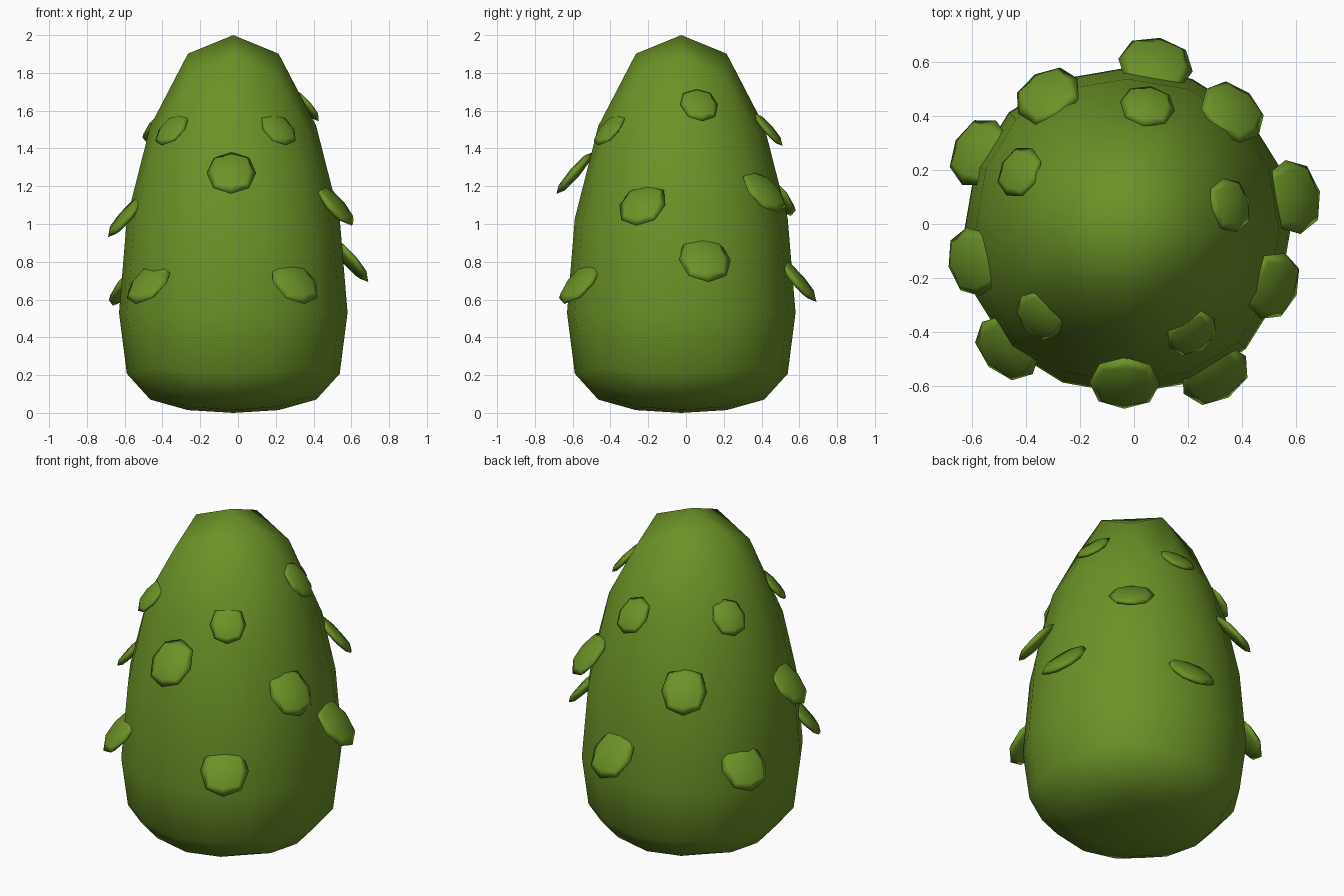
import bpy, math
from mathutils import Matrix, Vector

if "Cube" in bpy.data.objects:
    bpy.data.objects.remove(bpy.data.objects["Cube"])

CX, CY = -0.025, -0.025          # body axis

green = bpy.data.materials.new("cactus green")
green.diffuse_color = (0.148, 0.288, 0.02, 1)
green.use_nodes = True
green.node_tree.nodes["Principled BSDF"].inputs["Base Color"].default_value = green.diffuse_color


def round_cube(name, levels):
    """Cube smoothed into a low-poly ball with unit half-extent."""
    bpy.ops.mesh.primitive_cube_add(size=2)
    ob = bpy.context.object
    ob.name = ob.data.name = name
    mod = ob.modifiers.new("round", 'SUBSURF')
    mod.levels = mod.render_levels = levels
    bpy.ops.object.modifier_apply(modifier=mod.name)
    top = max(v.co.z for v in ob.data.vertices)
    for v in ob.data.vertices:
        v.co /= top
    ob.data.polygons.foreach_set("use_smooth", [True] * len(ob.data.polygons))
    ob.data.materials.append(green)
    return ob


def lerp_keys(s, keys):
    for (a, za), (b, zb) in zip(keys, keys[1:]):
        if s <= b:
            return za + (zb - za) * (s - a) / (b - a)
    return keys[-1][1]


# Body: ball stretched upward into an egg
body = round_cube("body", 2)
heights = [(-1, 0.0), (-.93, .015), (-.727, .07), (-.39, .21), (0, .53),
           (.39, 1.02), (.727, 1.52), (.93, 1.9), (1, 2.0)]
for v in body.data.vertices:
    x, y, z = v.co
    v.co = (CX + .605 * x, CY + .605 * y, lerp_keys(z, heights))

# Scales: flattened discs drooping outward (x, y, z, half width)
scales = [
    # lower row
    (.08, .59, .705, .14), (-.575, .265, .68, .135), (-.47, -.46, .69, .135),
    (.30, -.56, .69, .135), (.59, .10, .81, .14),
    # middle row
    (-.32, .475, 1.15, .128), (-.595, -.14, 1.04, .13), (-.035, -.59, 1.27, .131),
    (.515, -.23, 1.10, .13), (.365, .415, 1.17, .13),
    # upper row
    (.05, .437, 1.50, .103), (-.425, .193, 1.52, .10), (-.35, -.34, 1.50, .10),
    (.215, -.405, 1.50, .10), (.355, .07, 1.63, .103),
]
droop = math.radians(49)
for i, (x, y, z, w) in enumerate(scales, 1):
    ob = round_cube(f"scale_{i:02d}", 1)
    out = Vector((x - CX, y - CY, 0)).normalized()
    up = Vector((0, 0, 1))
    tip = out * math.cos(droop) - up * math.sin(droop)
    normal = out * math.sin(droop) + up * math.cos(droop)
    side = tip.cross(normal)
    rot = Matrix((side, tip, normal)).transposed().to_4x4()
    size = Matrix.Diagonal((w, w * 1.11, w * .22, 1))
    ob.data.transform(Matrix.Translation((x, y, z)) @ rot @ size)
